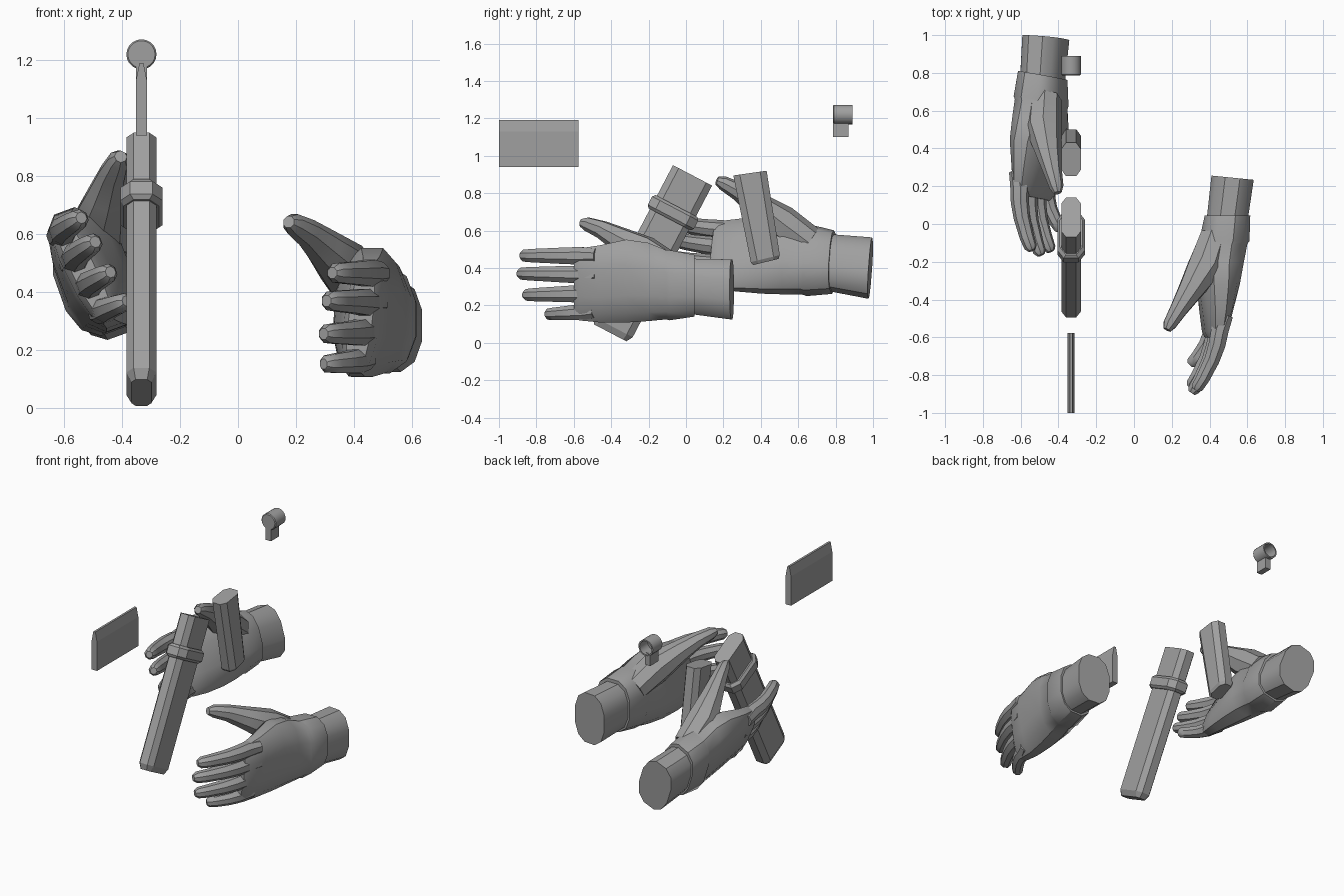
import bpy, bmesh, math
from mathutils import Vector, Matrix, Euler

cube = bpy.data.objects.get("Cube")
if cube:
    bpy.data.objects.remove(cube, do_unlink=True)

GREY = (0.35, 0.35, 0.35, 1)
grey = bpy.data.materials.new("plain grey")
grey.use_nodes = True
grey.diffuse_color = GREY
grey.node_tree.nodes["Principled BSDF"].inputs["Base Color"].default_value = GREY
MID = -0.333   # x of the weapon's centre plane


def loft(bm, rings):
    """Skin a row of closed rings and cap both ends."""
    loops = [[bm.verts.new(p) for p in ring] for ring in rings]
    n = len(loops[0])
    for a, b in zip(loops, loops[1:]):
        for i in range(n):
            j = (i + 1) % n
            bm.faces.new((a[i], a[j], b[j], b[i]))
    bm.faces.new(loops[0][::-1])
    bm.faces.new(loops[-1])


def finish(bm, name, matrix=None, smooth=None):
    if matrix:
        bmesh.ops.transform(bm, matrix=matrix, verts=bm.verts)
    bmesh.ops.recalc_face_normals(bm, faces=bm.faces)
    mesh = bpy.data.meshes.new(name)
    bm.to_mesh(mesh)
    bm.free()
    obj = bpy.data.objects.new(name, mesh)
    bpy.context.collection.objects.link(obj)
    mesh.materials.append(grey)
    if smooth:
        bpy.ops.object.select_all(action='DESELECT')
        obj.select_set(True)
        bpy.context.view_layer.objects.active = obj
        bpy.ops.object.shade_smooth_by_angle(angle=math.radians(smooth))
    return obj


def power(v, e):
    return math.copysign(abs(v) ** e, v)


def hand_ring(y, x, z, rx, rz, lean, skew=0, sides=12):
    """Squarish oval across the hand; lean tips its top outward."""
    ring = []
    for k in range(sides):
        a = math.tau * (k + 0.5) / sides
        dx, dz = rx * power(math.cos(a), 0.8), rz * power(math.sin(a), 0.8)
        ring.append((x + dx + lean * dz, y + skew * dx, z + dz))
    return ring


def tube(bm, path, sides=8):
    """Round finger through points given as x, y, z, radius."""
    pts = [Vector(p[:3]) for p in path]
    rings = []
    for i, p in enumerate(pts):
        d = (pts[min(i + 1, len(pts) - 1)] - pts[max(i - 1, 0)]).normalized()
        side = d.cross(Vector((0, 0, 1))).normalized()
        up = side.cross(d)
        r = path[i][3]
        rings.append([p + r * (side * math.cos(a) + up * math.sin(a))
                      for a in (math.tau * (k + 0.5) / sides for k in range(sides))])
    loft(bm, rings)


def finger(bm, base, tip, thick):
    """Finger bent gently toward the palm."""
    base, tip = Vector(base), Vector(tip)
    path = []
    for t, r in ((-0.25, 0.9), (0, 1.1), (0.25, 1.05), (0.5, 0.95), (0.8, 0.85), (0.95, 0.75), (1, 0.45)):
        p = base.lerp(tip, t)
        p.x += 0.09 * max(t, 0) * (1 - t)
        path.append((*p, r * thick))
    tube(bm, path)


def hand(side, matrix=None):
    # Wrist stump
    bm = bmesh.new()
    loft(bm, [hand_ring(0.245, 0.522, 0.285, 0.115, 0.165, 0, -0.1),
              hand_ring(0.02, 0.493, 0.302, 0.112, 0.152, 0)])
    finish(bm, side + "_wrist", matrix, 35)

    # Palm with cuff
    bm = bmesh.new()
    loft(bm, [hand_ring(*r) for r in (
        (0.045, 0.495, 0.305, 0.124, 0.17, 0),
        (-0.09, 0.478, 0.308, 0.137, 0.193, 0),
        (-0.105, 0.474, 0.31, 0.13, 0.19, 0),
        (-0.2, 0.455, 0.325, 0.128, 0.215, 0.03),
        (-0.32, 0.445, 0.33, 0.112, 0.228, 0.08),
        (-0.46, 0.435, 0.315, 0.083, 0.212, 0.12),
        (-0.57, 0.428, 0.312, 0.062, 0.198, 0.12),
        (-0.6, 0.423, 0.312, 0.042, 0.18, 0.12))])

    # Fingers, index to little
    finger(bm, (0.455, -0.56, 0.465), (0.325, -0.88, 0.466), 0.046)
    finger(bm, (0.445, -0.56, 0.365), (0.305, -0.895, 0.37), 0.046)
    finger(bm, (0.43, -0.56, 0.262), (0.295, -0.865, 0.256), 0.045)
    finger(bm, (0.415, -0.54, 0.165), (0.295, -0.745, 0.152), 0.042)

    # Thumb
    tube(bm, [(0.43, -0.08, 0.39, 0.09), (0.375, -0.23, 0.48, 0.098),
              (0.3, -0.35, 0.55, 0.07), (0.238, -0.45, 0.605, 0.05),
              (0.19, -0.53, 0.635, 0.038), (0.175, -0.56, 0.642, 0.022)])
    finish(bm, side + "_glove", matrix, 35)


# Left hand as modelled; right hand mirrored, rolled and turned at the wrist
hand("left")
pivot = Vector((-0.52, 0.245, 0.285))
roll = Matrix.Rotation(math.radians(-20), 4, 'Y')
pitch = Matrix.Rotation(math.radians(-1), 4, 'X')
yaw = Matrix.Rotation(math.radians(-10), 4, 'Z')
hand("right", Matrix.Translation((-0.465, 0.985, 0.4)) @ yaw @ pitch @ roll
     @ Matrix.Translation(-pivot) @ Matrix.Scale(-1, 4, (1, 0, 0)))


def octagon(centre, d, half_x, half_d, cut):
    """Long octagon: x across, d front to back."""
    cx, cd = half_x - cut, half_d - cut * 1.4
    flat = [(half_x, -cd), (half_x, cd), (cx, half_d), (-cx, half_d),
            (-half_x, cd), (-half_x, -cd), (-cx, -half_d), (cx, -half_d)]
    return [(MID + u, centre[0] + v * d[0], centre[1] + v * d[1]) for u, v in flat]


def prism(name, rings):
    bm = bmesh.new()
    loft(bm, [octagon(*r) for r in rings])
    finish(bm, name)


# Magazine and its collar share one slanted axis
top, axis, across = Vector((0.035, 0.895)), Vector((-0.464, -0.886)), Vector((0.886, -0.464))
prism("magazine", [(top, across, 0.052, 0.118, 0.025),
                   (top + axis * 0.915, across, 0.052, 0.118, 0.025),
                   (top + axis * 0.95, across, 0.034, 0.098, 0.014)])
prism("magazine_collar", [(top + axis * t, across, 0.073 - s, 0.139 - s, 0.034)
                          for t, s in ((0.185, 0.012), (0.2, 0), (0.25, 0), (0.265, 0.012))])

# Grip
prism("grip", [((0.342, 0.907), (0.99, 0.14), 0.052, 0.09, 0.025),
               ((0.424, 0.45), (0.97, 0.24), 0.052, 0.08, 0.025),
               ((0.427, 0.432), (0.97, 0.24), 0.042, 0.07, 0.02)])

# Front blade with a narrowed top edge
bm = bmesh.new()
outline = [(-0.019, 0.94), (0.019, 0.94), (0.019, 1.13), (0.007, 1.19), (-0.007, 1.19), (-0.019, 1.13)]
loft(bm, [[(MID + x, y, z) for x, z in outline] for y in (-1, -0.576)])
finish(bm, "front_blade")

# Rear sight cup, open at the back
bm = bmesh.new()
loft(bm, [[(MID + r * math.cos(math.tau * k / 20), y, 1.22 + r * math.sin(math.tau * k / 20))
           for k in range(20)]
          for y, r in ((0.787, 0.047), (0.792, 0.052), (0.89, 0.052), (0.89, 0.043), (0.81, 0.043))])
finish(bm, "rear_sight_cup", None, 35)

# Rear sight stem
bm = bmesh.new()
stem = [(-0.019, 0.787), (0.019, 0.787), (0.019, 0.87), (-0.019, 0.87)]
loft(bm, [[(MID + x, y, z) for x, y in stem] for z in (1.1, 1.18)])
finish(bm, "rear_sight_stem")
